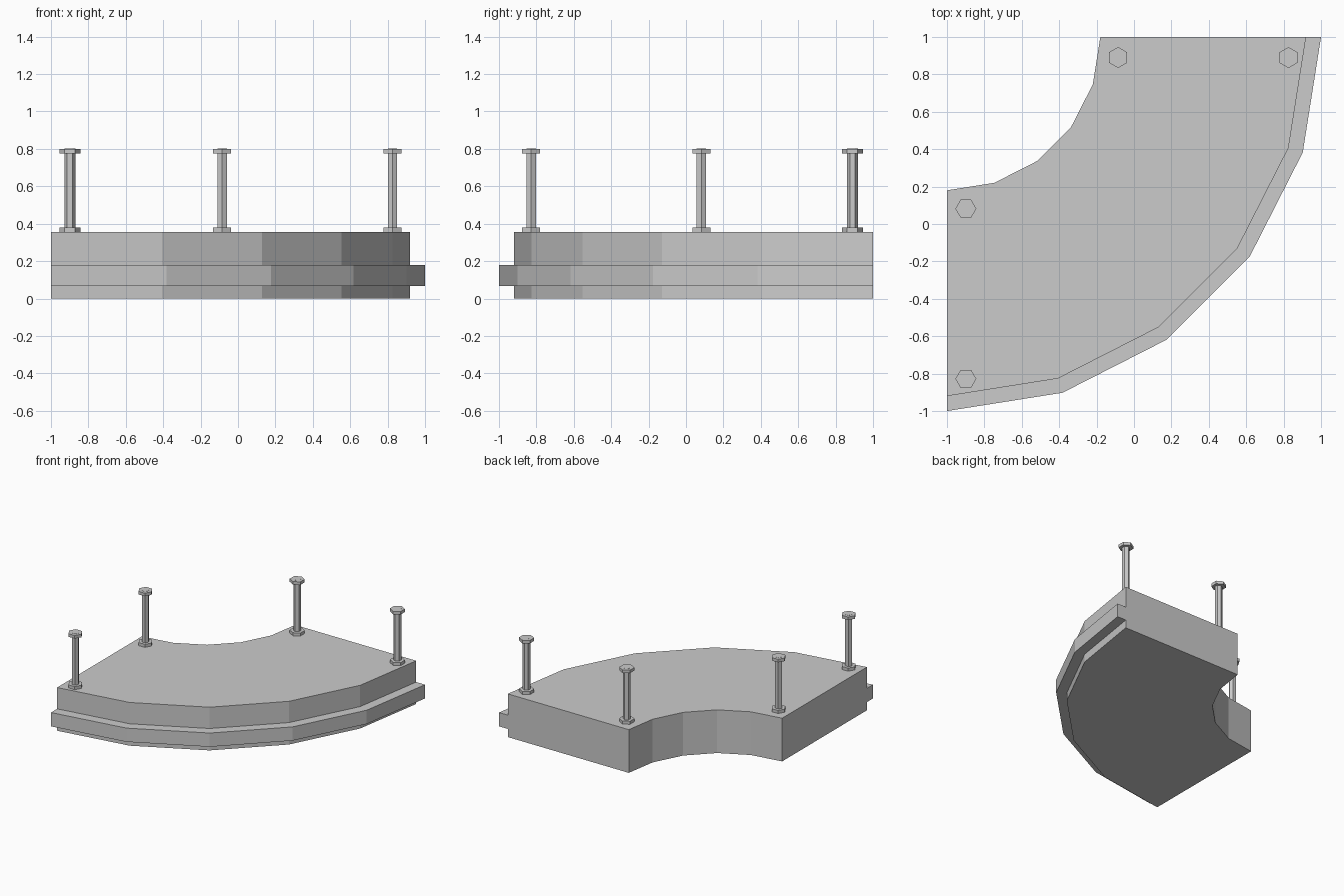
import bpy, bmesh
from math import pi, radians
from mathutils import Matrix, Vector

old = bpy.data.objects.get("Cube")
if old:
    bpy.data.objects.remove(old)

grey = bpy.data.materials.new("plain grey")
grey.use_nodes = True
GREY = (0.6, 0.6, 0.6, 1)
grey.diffuse_color = GREY
grey.node_tree.nodes["Principled BSDF"].inputs["Base Color"].default_value = GREY


def finish(name, bm, location):
    bmesh.ops.recalc_face_normals(bm, faces=bm.faces)
    mesh = bpy.data.meshes.new(name)
    bm.to_mesh(mesh)
    bm.free()
    mesh.materials.append(grey)
    obj = bpy.data.objects.new(name, mesh)
    obj.location = location
    bpy.context.collection.objects.link(obj)
    return obj


# Curved slab: a stepped cross-section swept through a quarter turn
section = [(0.82, 0), (1.92, 0), (1.92, 0.067), (2, 0.067),
           (2, 0.18), (1.92, 0.18), (1.92, 0.355), (0.82, 0.355)]
bm = bmesh.new()
start = bm.faces.new([bm.verts.new((r, 0, z)) for r, z in section])
swept = bmesh.ops.spin(bm, geom=list(start.edges), cent=(0, 0, 0), axis=(0, 0, 1),
                       angle=-pi / 2, steps=5, use_duplicate=False)
end_edges = [e for e in swept["geom_last"] if isinstance(e, bmesh.types.BMEdge)]
bmesh.ops.contextual_create(bm, geom=end_edges)
finish("curved_slab", bm, (-1, 1, 0))


# Threaded posts: a hexagonal rod with a nut at the base and a head on top
def add_post(name, x, y, turn):
    bm = bmesh.new()
    for radius, low, high in [(0.029, 0.355, 0.801), (0.056, 0.355, 0.38), (0.056, 0.775, 0.8)]:
        place = Matrix.Translation(Vector((0, 0, (low + high) / 2))) @ Matrix.Rotation(turn, 4, "Z")
        bmesh.ops.create_cone(bm, cap_ends=True, segments=6, radius1=radius, radius2=radius,
                              depth=high - low, matrix=place)
    finish(name, bm, (x, y, 0))


# Cone corners start along y; the left-hand pair is turned to point along x
add_post("back_inner_post", -0.085, 0.89, 0)
add_post("back_outer_post", 0.826, 0.89, 0)
add_post("side_inner_post", -0.899, 0.082, radians(30))
add_post("side_outer_post", -0.899, -0.828, radians(30))
